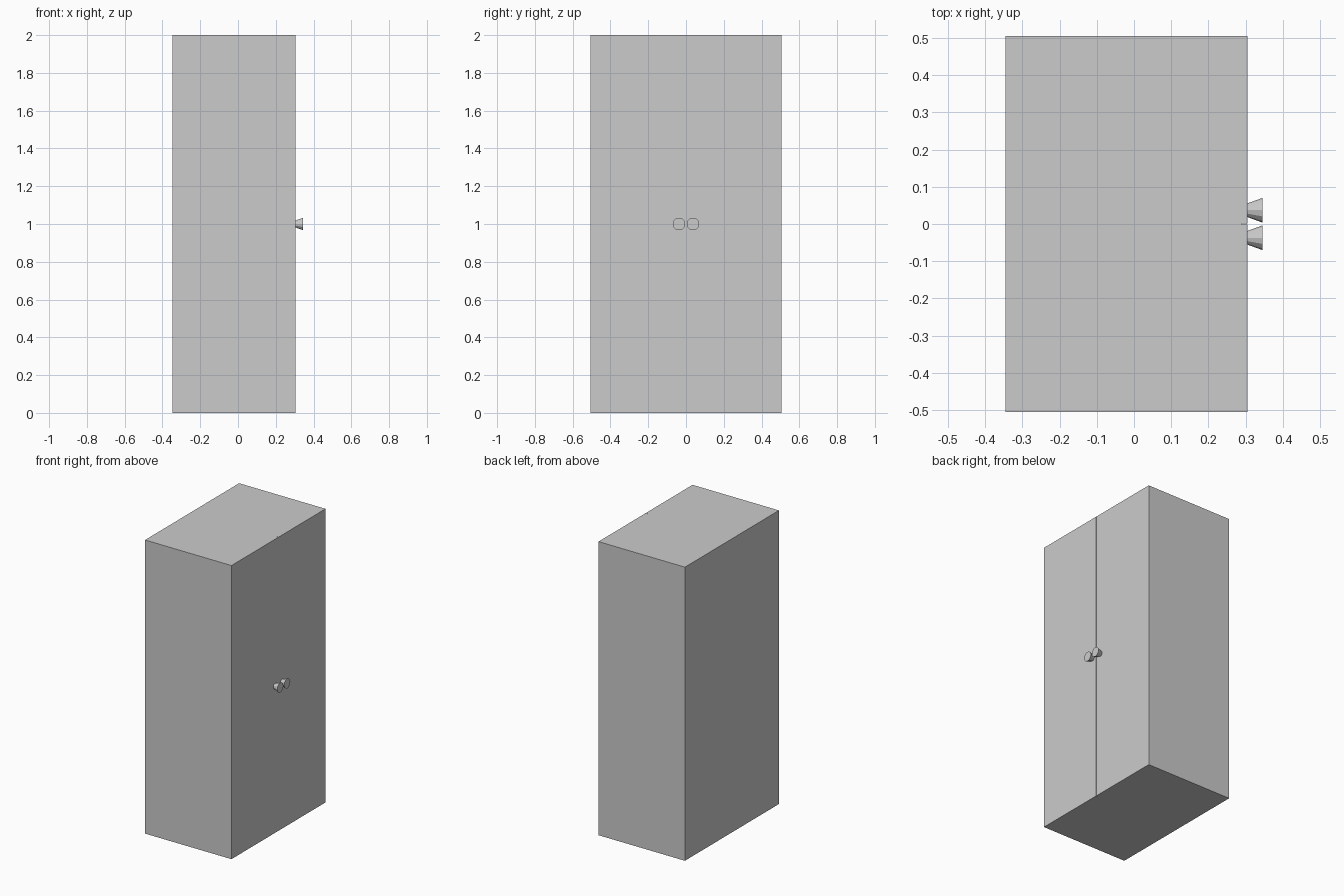
import bpy, math

if "Cube" in bpy.data.objects:
    bpy.data.objects.remove(bpy.data.objects["Cube"])

X0, X1 = -0.346, 0.305      # back and front of the cabinet body
DOOR = 0.016                # door thickness
W, H, T = 0.506, 2.0, 0.016 # half width, height, panel thickness
GAP = 0.001                 # half the slit between the doors


def box(name, lo, hi):
    bpy.ops.mesh.primitive_cube_add(size=1, location=[(a + b) / 2 for a, b in zip(lo, hi)])
    ob = bpy.context.object
    ob.name = name
    ob.scale = [b - a for a, b in zip(lo, hi)]
    bpy.ops.object.transform_apply(location=False, rotation=False, scale=True)
    return ob


# carcass panels
xf = X1 - DOOR
box("back_panel", (X0, -W, 0), (X0 + T, W, H))
box("top_panel", (X0 + T, -W + T, H - T), (xf, W - T, H))
box("bottom_panel", (X0 + T, -W + T, 0), (xf, W - T, T))

for side, s in (("left", -1), ("right", 1)):
    def mirrored(name, x, y, z):
        ys = sorted((s * y[0], s * y[1]))
        return box(name, (x[0], ys[0], z[0]), (x[1], ys[1], z[1]))

    mirrored(side + "_side_panel", (X0 + T, xf), (W - T, W), (0, H))
    # door
    mirrored(side + "_door", (xf, X1), (GAP, W), (0, H))
    # flared knob on the door
    bpy.ops.mesh.primitive_cone_add(vertices=12, radius1=0.018, radius2=0.033, depth=0.041,
                                    location=(X1 + 0.0195, s * 0.037, 1.0),
                                    rotation=(0, math.pi / 2, 0))
    bpy.context.object.name = side + "_knob"
